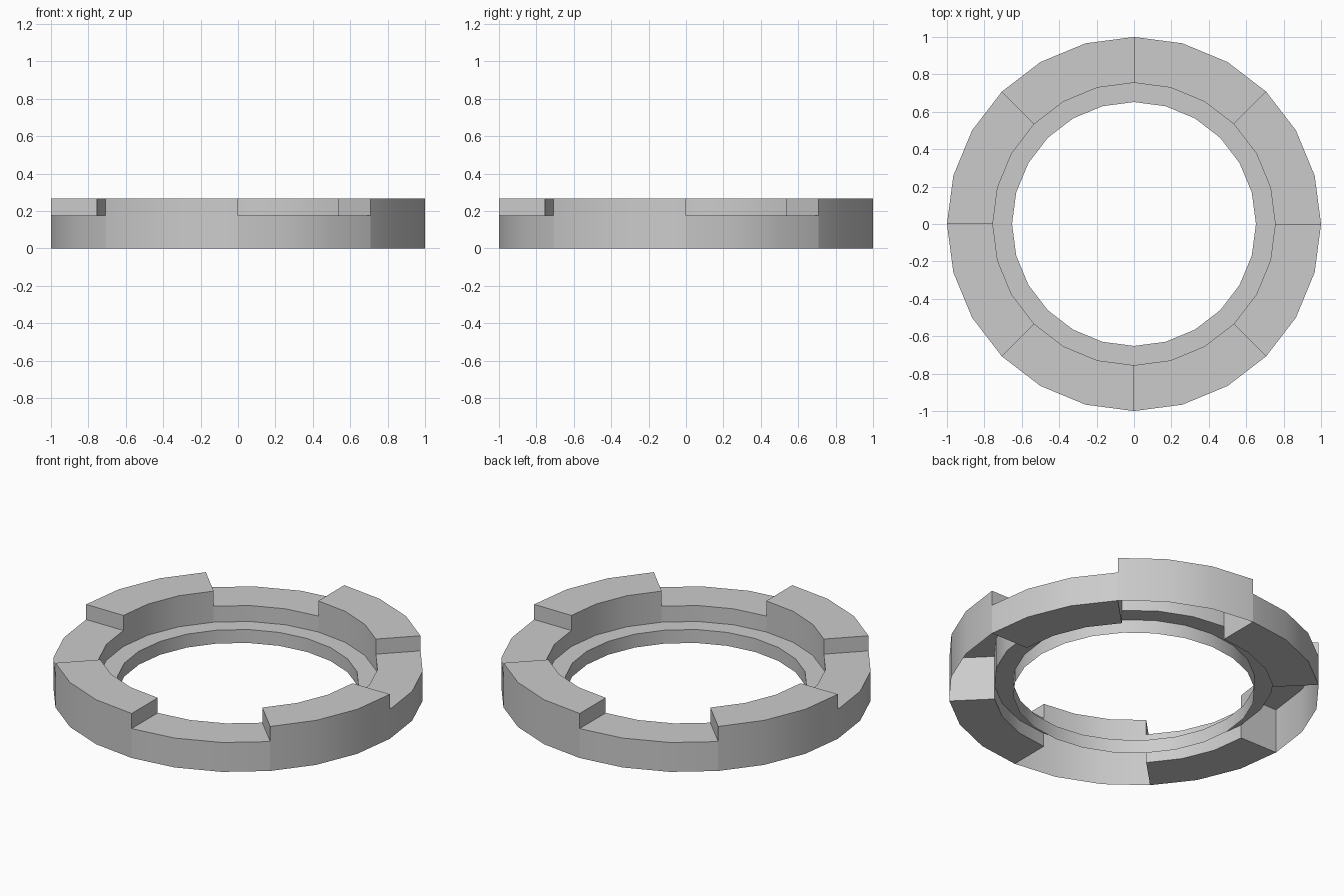
import bpy, bmesh, math

if "Cube" in bpy.data.objects:
    bpy.data.objects.remove(bpy.data.objects["Cube"])

STEP = math.radians(15)          # 24-sided ring
R_OUT, R_MID, R_IN = 1.0, 0.755, 0.652
Z_LIP, Z_LOW, Z_HIGH = 0.08, 0.175, 0.265


def polar(bm, i, r, z):
    return bm.verts.new((r * math.cos(i * STEP), r * math.sin(i * STEP), z))


def sweep(bm, profile, start, count):
    # revolve an (r, z) profile over a number of 15 degree steps
    for i in range(start, start + count):
        for (r0, z0), (r1, z1) in zip(profile, profile[1:]):
            bm.faces.new((polar(bm, i, r0, z0), polar(bm, i + 1, r0, z0),
                          polar(bm, i + 1, r1, z1), polar(bm, i, r1, z1)))


def end_walls(bm, z0, z1, start, count):
    # flat radial walls closing both ends of a sector
    for i, flip in ((start, False), (start + count, True)):
        c = [polar(bm, i, r, z) for r, z in
             ((R_MID, z0), (R_OUT, z0), (R_OUT, z1), (R_MID, z1))]
        bm.faces.new(c[::-1] if flip else c)


def finish(bm, name):
    bmesh.ops.remove_doubles(bm, verts=bm.verts, dist=1e-4)
    me = bpy.data.meshes.new(name)
    bm.to_mesh(me)
    bm.free()
    ob = bpy.data.objects.new(name, me)
    bpy.context.collection.objects.link(ob)
    bpy.ops.object.select_all(action='DESELECT')
    ob.select_set(True)
    bpy.context.view_layer.objects.active = ob
    bpy.ops.object.shade_smooth_by_angle(angle=math.radians(30))


# low closed blocks, every other 45 degree sector
bm = bmesh.new()
for k in range(4):
    sweep(bm, [(R_OUT, 0), (R_OUT, Z_LOW), (R_MID, Z_LOW), (R_MID, 0), (R_OUT, 0)], 6 * k, 3)
    end_walls(bm, 0, Z_LOW, 6 * k, 3)
finish(bm, "low_blocks")

# raised teeth between them, hollow and open underneath
bm = bmesh.new()
for k in range(4):
    sweep(bm, [(R_OUT, 0), (R_OUT, Z_HIGH), (R_MID, Z_HIGH), (R_MID, Z_LIP)], 6 * k + 3, 3)
    end_walls(bm, Z_LOW, Z_HIGH, 6 * k + 3, 3)
finish(bm, "raised_teeth")

# thin inner lip, open underneath
bm = bmesh.new()
sweep(bm, [(R_MID, Z_LIP), (R_IN, Z_LIP), (R_IN, 0)], 0, 24)
finish(bm, "inner_lip")
